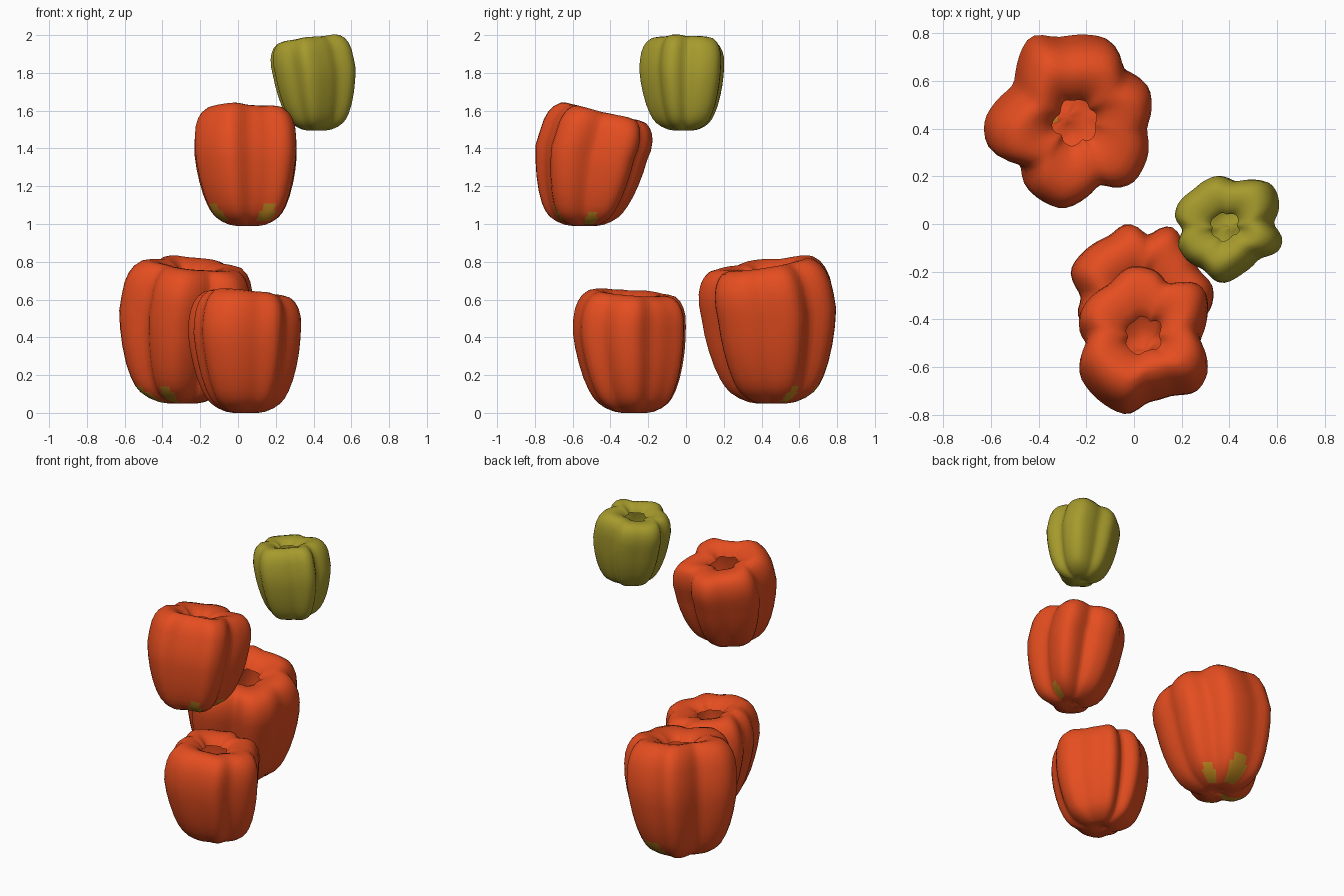
import bpy, bmesh, math

if "Cube" in bpy.data.objects:
    bpy.data.objects.remove(bpy.data.objects["Cube"])

SEG = 72

def material(name, rgb):
    m = bpy.data.materials.new(name)
    m.diffuse_color = (*rgb, 1)
    m.use_nodes = True
    m.node_tree.nodes["Principled BSDF"].inputs["Base Color"].default_value = m.diffuse_color
    return m

RED = material("orange red", (0.78, 0.075, 0.014))
GREEN = material("olive green", (0.38, 0.325, 0.026))
PATCH = material("unripe ochre", (0.52, 0.245, 0.014))

# side profile: (radius factor, height factor), from bottom tip to the open stem hole
PROFILE = [(0.10, 0.015), (0.22, 0.0), (0.35, 0.01), (0.50, 0.04), (0.62, 0.08),
           (0.70, 0.125), (0.77, 0.185), (0.85, 0.28), (0.92, 0.40), (0.97, 0.52),
           (1.0, 0.64), (1.0, 0.74), (0.98, 0.83), (0.935, 0.895), (0.87, 0.945),
           (0.77, 0.985), (0.65, 1.0), (0.52, 0.995), (0.40, 0.975), (0.32, 0.95),
           (0.27, 0.92)]


def polar_radii(outline, cx, cy):
    """Sample the lobed outline at even angles."""
    pts = sorted((math.atan2(y - cy, x - cx) % math.tau, math.hypot(x - cx, y - cy))
                 for x, y in outline)
    pts = [(pts[-1][0] - math.tau, pts[-1][1])] + pts + [(pts[0][0] + math.tau, pts[0][1])]
    radii = []
    for i in range(SEG):
        a = math.tau * i / SEG
        for (a0, r0), (a1, r1) in zip(pts, pts[1:]):
            if a0 <= a <= a1:
                f = (a - a0) / max(a1 - a0, 1e-6)
                radii.append(r0 + (r1 - r0) * f)
                break
    # light smoothing rounds the lobes
    return [1.01 * (radii[i - 1] + 2 * radii[i] + radii[(i + 1) % SEG]) / 4 for i in range(SEG)]


def pepper(name, center, tip, z0, height, slope, outline, skin, patches=()):
    """patches: (angle in degrees, first ring, last ring)"""
    cx, cy = center
    radii = polar_radii(outline, cx, cy)
    mean = sum(radii) / SEG
    bm = bmesh.new()
    rings = []
    for f, t in PROFILE:
        k = min(1, t / 0.75)
        # the shoulders lean with the tilt, the hole stays in place
        s = max(0, t - 0.65) * height * min(1, (f - 0.27) / 0.5)
        ox = tip[0] + (cx - tip[0]) * k - slope[0] * s
        oy = tip[1] + (cy - tip[1]) * k - slope[1] * s
        ring = []
        for i, r in enumerate(radii):
            a = math.tau * i / SEG
            dx, dy = f * r * math.cos(a), f * r * math.sin(a)
            lean = (slope[0] * dx + slope[1] * dy) * t
            bump = 0.10 * (r - mean) * f * t ** 3
            ring.append(bm.verts.new((ox + dx, oy + dy, z0 + height * t + lean + bump)))
        rings.append(ring)
    # skin, with small tapering unripe patches low on some lobes
    for j, (lo, hi) in enumerate(zip(rings, rings[1:])):
        for i in range(SEG):
            n = (i + 1) % SEG
            face = bm.faces.new((lo[i], lo[n], hi[n], hi[i]))
            deg = 360 * (i + 0.5) / SEG
            for angle, first, last in patches:
                width = 8 if j == last else 13
                if first <= j <= last and abs((deg - angle + 180) % 360 - 180) < width:
                    face.material_index = 1
    # bottom tip
    pole = bm.verts.new((tip[0], tip[1], z0 + 0.03 * height))
    for i in range(SEG):
        bm.faces.new((pole, rings[0][(i + 1) % SEG], rings[0][i]))
    for face in bm.faces:
        face.smooth = True
    me = bpy.data.meshes.new(name)
    bm.to_mesh(me)
    bm.free()
    me.materials.append(skin)
    if patches:
        me.materials.append(PATCH)
    ob = bpy.data.objects.new(name, me)
    bpy.context.collection.objects.link(ob)


# small green pepper at the top
pepper("green_pepper", (0.375, -0.01), (0.41, -0.01), 1.495, 0.483, (0.13, -0.06),
       [(.36, .20), (.43, .17), (.57, .17), (.60, .11), (.60, .05), (.57, 0), (.62, -.06),
        (.60, -.115), (.52, -.14), (.45, -.205), (.36, -.25), (.30, -.19), (.23, -.155),
        (.19, -.09), (.22, -.03), (.18, .02), (.19, .075), (.26, .14)], GREEN)

# tilted middle red pepper
pepper("middle_red_pepper", (0.04, -0.46), (0.05, -0.53), 0.99, 0.60, (0, -0.23),
       [(-.02, -.20), (.03, -.20), (.105, -.225), (.14, -.28), (.27, -.27), (.305, -.31),
        (.30, -.40), (.265, -.49), (.31, -.60), (.265, -.69), (.16, -.70), (.05, -.73),
        (-.03, -.79), (-.23, -.62), (-.19, -.50), (-.23, -.44), (-.225, -.385),
        (-.10, -.275)], RED, ((8, 2, 4), (222, 3, 5), (302, 3, 5)))

# lower front red pepper
pepper("front_red_pepper", (0.03, -0.29), (0.04, -0.27), 0.0, 0.635, (-0.08, -0.07),
       [(-.035, 0), (.02, -.025), (.05, -.065), (.10, -.025), (.155, -.012), (.20, -.085),
        (.26, -.20), (.325, -.265), (.32, -.35), (.24, -.44), (.21, -.54), (.10, -.56),
        (-.06, -.60), (-.18, -.54), (-.19, -.45), (-.24, -.38), (-.215, -.31),
        (-.27, -.20), (-.10, -.055)], RED)

# large rear red pepper
pepper("rear_red_pepper", (-0.24, 0.42), (-0.285, 0.45), 0.05, 0.735, (-0.10, 0.14),
       [(-.425, .79), (-.32, .77), (-.10, .77), (-.06, .71), (-.06, .65), (.055, .585),
        (.065, .50), (.04, .42), (.05, .31), (-.015, .185), (-.10, .165), (-.155, .19),
        (-.315, .075), (-.45, .155), (-.465, .26), (-.605, .315), (-.62, .43),
        (-.49, .575), (-.485, .65)], RED,
       ((38, 2, 4), (85, 2, 5), (190, 0, 4), (243, 2, 4)))
